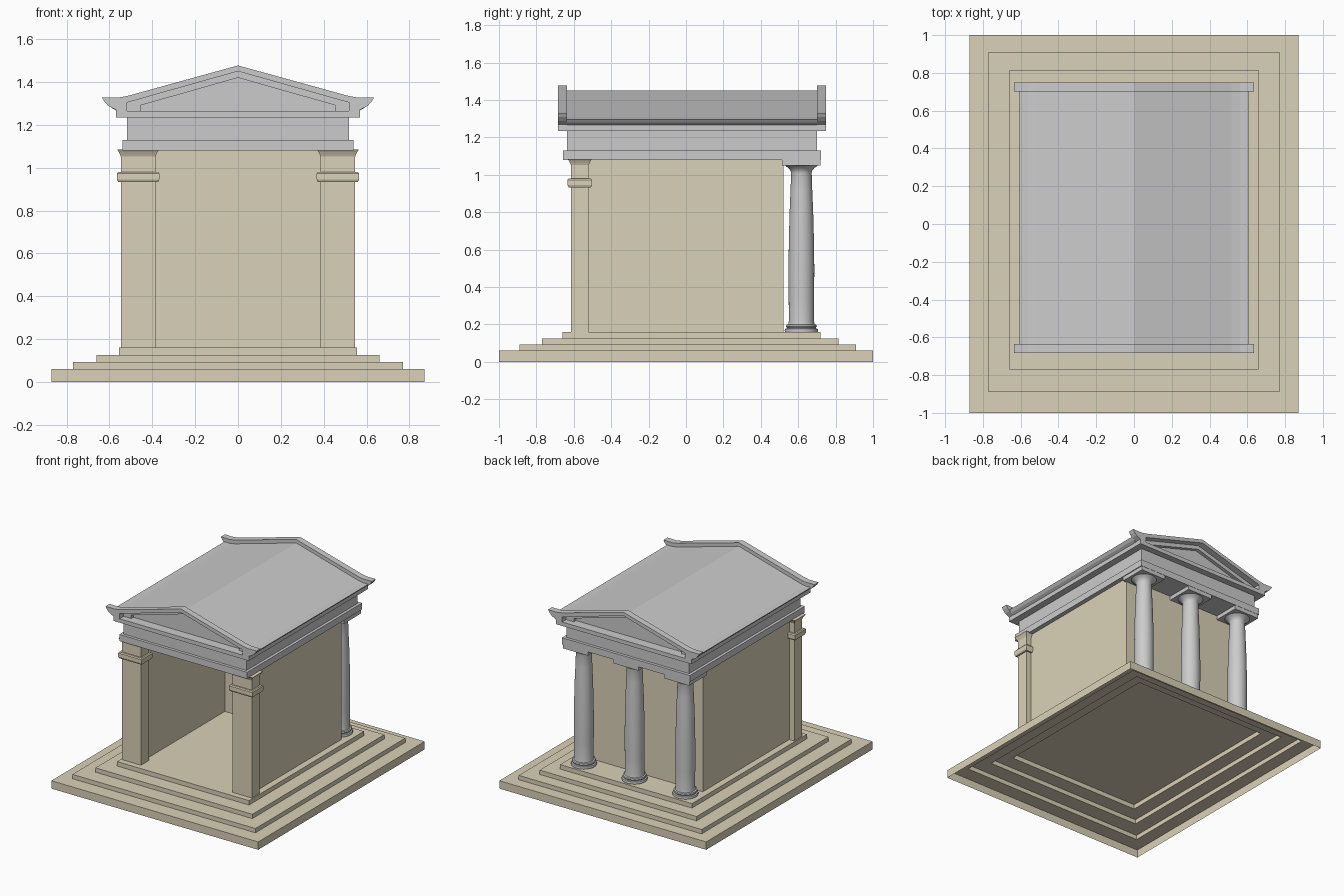
import bpy, bmesh, math
from mathutils import Vector

if "Cube" in bpy.data.objects:
    bpy.data.objects.remove(bpy.data.objects["Cube"])

stone = bpy.data.materials.new("tan_stone")
stone.diffuse_color = (0.70, 0.64, 0.48, 1)
stone.use_nodes = True
stone.node_tree.nodes["Principled BSDF"].inputs["Base Color"].default_value = stone.diffuse_color


def finish(bm, name, mat=None, smooth=False):
    bmesh.ops.recalc_face_normals(bm, faces=bm.faces[:])
    me = bpy.data.meshes.new(name)
    bm.to_mesh(me)
    bm.free()
    ob = bpy.data.objects.new(name, me)
    bpy.context.collection.objects.link(ob)
    if mat:
        me.materials.append(mat)
    if smooth:
        bpy.ops.object.select_all(action='DESELECT')
        ob.select_set(True)
        bpy.context.view_layer.objects.active = ob
        bpy.ops.object.shade_smooth_by_angle(angle=math.radians(35))
    return ob


def loft(name, rings, mat=None, bottom=True, smooth=False):
    """Join stacked rings of points and cap the ends."""
    bm = bmesh.new()
    vs = [[bm.verts.new(p) for p in r] for r in rings]
    n = len(vs[0])
    for a, b in zip(vs, vs[1:]):
        for i in range(n):
            j = (i + 1) % n
            bm.faces.new((a[i], a[j], b[j], b[i]))
    bm.faces.new(vs[-1])
    if bottom:
        bm.faces.new(vs[0][::-1])
    else:
        bm.normal_update()
    return finish(bm, name, mat, smooth)


def rect(x0, x1, y0, y1, z, o=0.0):
    return [(x0 - o, y0 - o, z), (x1 + o, y0 - o, z),
            (x1 + o, y1 + o, z), (x0 - o, y1 + o, z)]


def box(name, x0, x1, y0, y1, z0, z1, mat=None):
    return loft(name, [rect(x0, x1, y0, y1, z0), rect(x0, x1, y0, y1, z1)], mat)


def extrude(name, loops, vec, mat=None):
    """Extrude an outline, with optional hole loops, along a vector."""
    bm = bmesh.new()
    for loop in loops:
        vs = [bm.verts.new(p) for p in loop]
        for i in range(len(vs)):
            bm.edges.new((vs[i - 1], vs[i]))
    bmesh.ops.triangle_fill(bm, edges=bm.edges[:], use_beauty=True)
    res = bmesh.ops.extrude_face_region(bm, geom=bm.faces[:], use_keep_orig=True)
    moved = [g for g in res["geom"] if isinstance(g, bmesh.types.BMVert)]
    bmesh.ops.translate(bm, verts=moved, vec=Vector(vec))
    return finish(bm, name, mat)


def gable(half, y):
    pts = half + [(-x, z) for x, z in reversed(half[1:])]
    return [(x, y, z) for x, z in pts]


# Stepped platform, open underneath
steps = [(0.87, -1.0, 1.0, 0.0, 0.06), (0.77, -0.89, 0.91, 0.06, 0.093),
         (0.66, -0.77, 0.815, 0.093, 0.126), (0.555, -0.66, 0.72, 0.126, 0.16)]
rings = []
for x, y0, y1, z0, z1 in steps:
    rings += [rect(-x, x, y0, y1, z0), rect(-x, x, y0, y1, z1)]
loft("stepped_platform", rings, stone, bottom=False)

# Chamber walls, open to the front
wall = [(-0.505, -0.52), (-0.415, -0.52), (-0.415, 0.435), (0.415, 0.435),
        (0.415, -0.52), (0.505, -0.52), (0.505, 0.52), (-0.505, 0.52)]
extrude("chamber_walls", [[(x, y, 0.16) for x, y in wall]], (0, 0, 0.92), stone)

# Front corner pillars with neck band and flared capital
pillar = [(0.16, 0), (0.932, 0), (0.932, 0.012), (0.945, 0.018), (0.973, 0.018),
          (0.98, 0.012), (0.98, 0), (1.052, 0), (1.062, 0.004), (1.074, 0.010),
          (1.085, 0.017)]
for side, x0, x1 in (("left", -0.547, -0.385), ("right", 0.385, 0.547)):
    loft("corner_pillar_" + side,
         [rect(x0, x1, -0.615, -0.52, z, o) for z, o in pillar], stone)

# Rear columns with swelling shafts and square cap blocks
column = [(0.088, 0.16), (0.090, 0.168), (0.087, 0.176), (0.078, 0.179),
          (0.078, 0.184), (0.083, 0.190), (0.080, 0.198), (0.070, 0.201),
          (0.067, 0.22), (0.068, 0.35), (0.069, 0.5), (0.067, 0.65),
          (0.063, 0.8), (0.058, 0.92), (0.055, 1.01), (0.058, 1.022),
          (0.070, 1.037), (0.088, 1.05)]
N, CY = 32, 0.617
for i, cx in enumerate((-0.427, 0.0, 0.427), 1):
    loft("column_%d" % i,
         [[(cx + r * math.cos(2 * math.pi * k / N),
            CY + r * math.sin(2 * math.pi * k / N), z) for k in range(N)]
          for r, z in column], smooth=True)
    box("column_cap_%d" % i, cx - 0.105, cx + 0.105, CY - 0.103, CY + 0.103, 1.05, 1.082)

# Beams above the walls
box("lower_beam", -0.538, 0.538, -0.658, 0.722, 1.08, 1.13)
box("upper_beam", -0.517, 0.517, -0.636, 0.70, 1.13, 1.237)

# Roof body and stepped gable frames
roof = [(0, 1.45), (0.515, 1.306), (0.56, 1.298), (0.605, 1.298),
        (0.59, 1.279), (0.57, 1.267), (0.57, 1.235)]
rake = [(0, 1.477), (0.515, 1.335), (0.56, 1.327), (0.635, 1.328), (0.624, 1.308),
        (0.605, 1.288), (0.57, 1.270), (0.57, 1.235)]
outer_hole = [(0, 1.45), (0.517, 1.304), (0.517, 1.265)]
inner_hole = [(0, 1.42), (0.453, 1.291), (0.453, 1.265)]
extrude("roof", [gable(roof, -0.61)], (0, 1.285, 0))
for end, y, s in (("front", -0.684, 1), ("back", 0.749, -1)):
    extrude("gable_frame_" + end, [gable(rake, y), gable(outer_hole, y)], (0, 0.048 * s, 0))
    y += 0.048 * s
    extrude("gable_inner_frame_" + end, [gable(roof, y), gable(inner_hole, y)],
            (0, 0.026 * s, 0))
